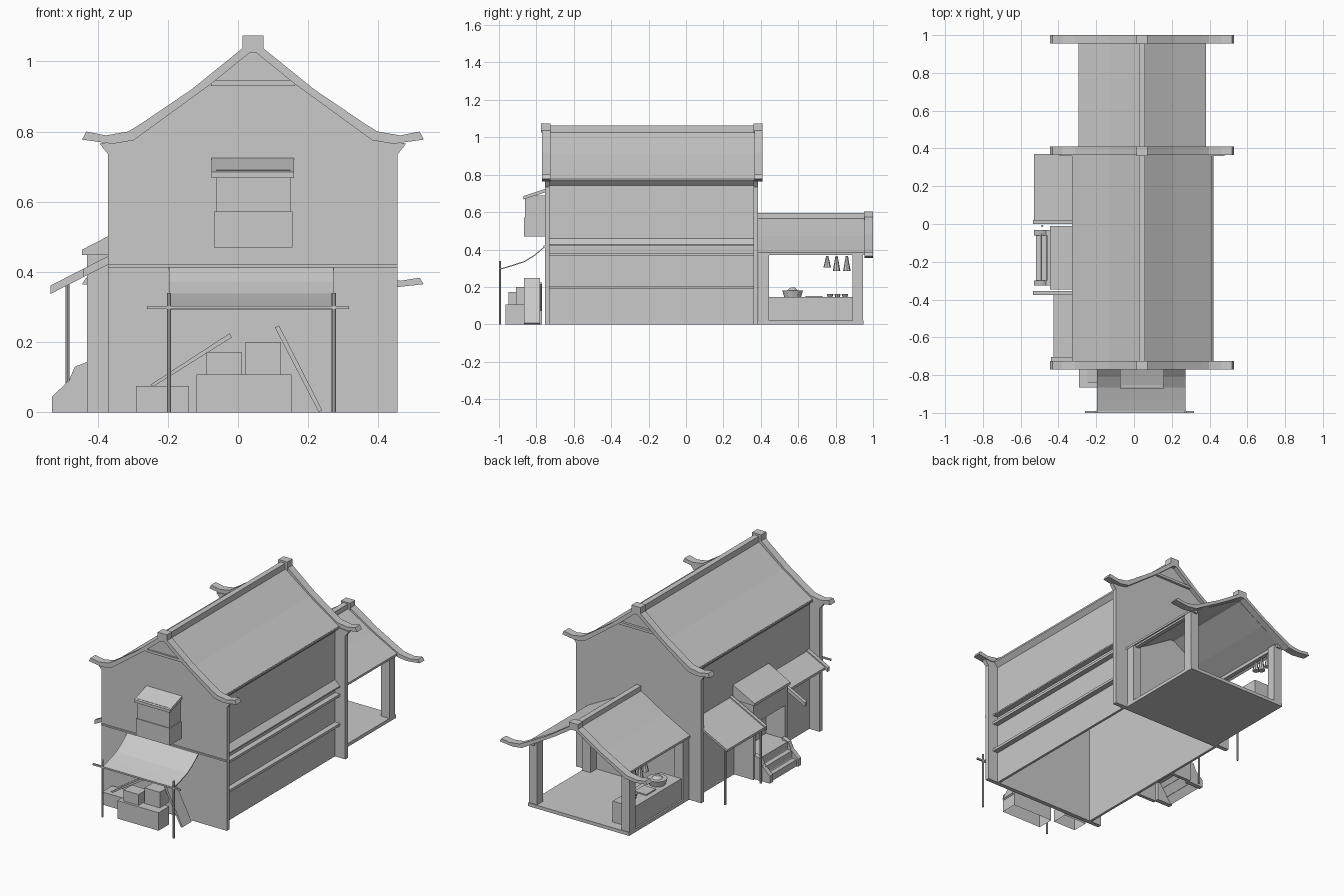
import bpy, bmesh, math
from mathutils import Vector, Matrix

cube = bpy.data.objects.get("Cube")
if cube:
    bpy.data.objects.remove(cube, do_unlink=True)

grey = bpy.data.materials.new("plain grey")
grey.use_nodes = True
grey.diffuse_color = (0.588, 0.588, 0.588, 1)
grey.node_tree.nodes["Principled BSDF"].inputs["Base Color"].default_value = grey.diffuse_color

CX = 0.0425          # ridge line of both roofs
FRONT, BACK = -0.755, 0.385


def finish(name, bm):
    bmesh.ops.recalc_face_normals(bm, faces=bm.faces)
    mesh = bpy.data.meshes.new(name)
    bm.to_mesh(mesh)
    bm.free()
    mesh.materials.append(grey)
    obj = bpy.data.objects.new(name, mesh)
    bpy.context.collection.objects.link(obj)
    return obj


def prism(name, pts, a, b, axis="y"):
    """Extrude an (x, z) outline along y, or a (y, z) outline along x."""
    bm = bmesh.new()
    start = [bm.verts.new((p, a, q) if axis == "y" else (a, p, q)) for p, q in pts]
    face = bm.faces.new(start)
    new = bmesh.ops.extrude_face_region(bm, geom=[face])["geom"]
    shift = (0, b - a, 0) if axis == "y" else (b - a, 0, 0)
    bmesh.ops.translate(bm, vec=shift, verts=[v for v in new if isinstance(v, bmesh.types.BMVert)])
    return finish(name, bm)


def box(name, x, y, z, open_bottom=False):
    bm = bmesh.new()
    bmesh.ops.create_cube(bm, size=1)
    for v in bm.verts:
        v.co = [r[0] if c < 0 else r[1] for c, r in zip(v.co, (x, y, z))]
    obj = finish(name, bm)
    if open_bottom:
        bm = bmesh.new()
        bm.from_mesh(obj.data)
        bmesh.ops.delete(bm, geom=[f for f in bm.faces if f.normal.z < -0.9], context="FACES")
        bm.to_mesh(obj.data)
        bm.free()
    return obj


def cone(name, base, r1, r2, h, sides=8):
    bm = bmesh.new()
    bmesh.ops.create_cone(bm, cap_ends=True, segments=sides, radius1=r1, radius2=r2, depth=h,
                          matrix=Matrix.Translation(Vector(base) + Vector((0, 0, h / 2))))
    return finish(name, bm)


def sym(half):
    """Mirror half an outline, listed from the ridge outward, about the ridge line."""
    return [(CX - u, z) for u, z in reversed(half)] + [(CX + u, z) for u, z in half]


def ring(upper, lower):
    return sym(upper) + sym(lower)[::-1]


def low(pts):
    """Bring a main roof outline down to the porch roof."""
    return [(u, 0.365 + (z - 0.777) * 0.8) for u, z in pts]


# Curved gable trim with upturned tips, and the roof cross-sections
trim_top = [(0.03, 1.037), (0.175, 0.92), (0.315, 0.825), (0.355, 0.80), (0.42, 0.789), (0.475, 0.80)]
trim_low = [(0.005, 1.028), (0.12, 0.935), (0.34, 0.775), (0.40, 0.765), (0.487, 0.777)]
roof_top = [(0.005, 1.035), (0.175, 0.907), (0.368, 0.780)]
roof_low = [(0.005, 1.02), (0.175, 0.892), (0.368, 0.768)]

# Main gable walls, trims, ridge ends and vent bars
gable = [(0.002, 1.03), (0.34, 0.775), (0.437, 0.766), (0.4125, 0.735), (0.4125, 0)]
for side, wall, trim, bar in (("front", (FRONT, -0.73), (-0.77, -0.725), (-0.765, -0.74)),
                              ("back", (0.36, BACK), (0.365, 0.41), (0.37, 0.40))):
    prism(side + "_gable_wall", sym(gable), *wall)
    prism(side + "_gable_trim", ring(trim_top, trim_low), *trim)
    box(side + "_gable_bar", (CX - 0.12, CX + 0.12), bar, (0.93, 0.945))
    box(side + "_ridge_end", (CX - 0.03, CX + 0.03), (trim[0] - 0.004, trim[1]), (1.025, 1.073))
prism("main_roof", ring(roof_top, roof_low), -0.73, 0.37)
box("main_ridge", (CX - 0.016, CX + 0.016), (-0.73, 0.37), (1.015, 1.062))

# Long side walls and sloping soffits
for side, s in (("left", 1), ("right", -1)):
    box(side + "_wall", sorted((CX + s * 0.33, CX + s * 0.345)), (-0.735, 0.365), (0, 0.77))
    prism(side + "_soffit", [(CX + s * u, z) for u, z in
                             ((0.34, 0.738), (0.37, 0.768), (0.37, 0.778), (0.34, 0.79))], -0.73, 0.365)

# Rails along the left wall
for name, out, z0, z1 in (("low", 0.42, 0.19, 0.205), ("middle", 0.42, 0.365, 0.38)):
    box(name + "_side_rail", (0.38, out), (-0.735, 0.365), (z0, z1))
prism("upper_side_ledge", [(0.38, 0.42), (0.42, 0.42), (0.42, 0.428), (0.385, 0.46)], -0.735, 0.365)

# Back porch
box("porch_floor", (-0.29, 0.375), (BACK, 0.95), (0, 0.02))
for x in (-0.29, 0.32):
    for y in (0.388, 0.89):
        box("porch_post", (x, x + 0.055), (y, y + 0.055), (0.02, 0.385))
    box("porch_eave_beam", (x + 0.015, x + 0.04), (BACK, 0.955), (0.37, 0.39))
porch_top = low(roof_top[:2] + [(0.3375, 0.80)])
porch_low = low(roof_low[:2] + [(0.3375, 0.784)])
prism("porch_roof", ring(porch_top, porch_low), BACK, 0.96)
prism("porch_trim", ring(low(trim_top), low(trim_low)), 0.955, 1.0)
box("porch_ridge", (CX - 0.016, CX + 0.016), (BACK, 0.96), (0.555, 0.594))
box("porch_ridge_end", (CX - 0.03, CX + 0.03), (0.952, 1.0), (0.56, 0.602))

# Food counter and its goods
box("counter", (-0.28, -0.14), (0.44, 0.89), (0.02, 0.145))
cone("cooking_pot", (-0.21, 0.57, 0.145), 0.045, 0.055, 0.035, 12)
cone("pot_lid", (-0.21, 0.57, 0.18), 0.03, 0.012, 0.016, 12)
box("cutting_board", (-0.25, -0.17), (0.64, 0.73), (0.145, 0.152))
for i, y in enumerate((0.77, 0.81, 0.85)):
    cone("small_bowl", (-0.2 - 0.02 * (i % 2), y, 0.145), 0.012, 0.018, 0.018)
for y, h in ((0.755, 0.06), (0.805, 0.08), (0.86, 0.08)):
    cone("hanging_meat", (-0.26, y, 0.365 - h), 0.02, 0.006, h)

# Front ledge, window bay and its roof
box("front_ledge", (-0.37, 0.455), (-0.762, FRONT), (0.412, 0.421))
box("bay_base", (-0.068, 0.155), (-0.865, FRONT), (0.47, 0.572))
box("bay_window", (-0.062, 0.149), (-0.86, FRONT), (0.572, 0.69))
prism("bay_roof", [(-0.87, 0.668), (-0.87, 0.685), (FRONT, 0.724), (FRONT, 0.705)], -0.075, 0.16, "x")

# Cloth awning on poles
cloth = [(FRONT, 0.418), (-0.81, 0.372), (-0.865, 0.338), (-0.93, 0.317), (-0.995, 0.298)]
prism("cloth_awning", cloth + [(y, z - 0.006) for y, z in reversed(cloth)], -0.197, 0.272, "x")
for x in (-0.197, 0.273):
    cone("awning_pole", (x, -0.994, 0), 0.006, 0.006, 0.34)
box("awning_bar", (-0.26, 0.317), (-1.0, -0.99), (0.294, 0.303))

# Crates and leaning boards
for x, y, z in (((-0.29, -0.14), (-0.865, -0.77), (0, 0.075)),
                ((-0.118, 0.152), (-0.965, -0.865), (0, 0.107)),
                ((-0.09, 0.01), (-0.95, -0.87), (0.107, 0.172)),
                ((0.022, 0.122), (-0.91, -0.83), (0.107, 0.20))):
    box("crate", x, y, z, open_bottom=True)
prism("long_board", [(-0.25, 0.078), (-0.24, 0.074), (-0.018, 0.213), (-0.024, 0.225)], -0.84, -0.77)
prism("leaning_board", [(0.105, 0.242), (0.117, 0.247), (0.24, 0.006), (0.23, 0)], -0.865, -0.78)


# Lean-to awnings along the right wall
def slope(x, lift=0.0):
    return x, 0.437 + (x + 0.37) * 0.51 + lift


def lean_to(name, x, y0, y1, up, down):
    prism(name, [slope(-0.30, up), slope(x, up), slope(x, down), slope(-0.30, down)], y0, y1)


lean_to("back_lean_to", -0.53, 0.01, 0.37, 0, -0.014)
lean_to("front_lean_to", -0.425, -0.715, -0.365, 0, -0.014)
lean_to("lean_to_rafter", -0.535, 0, 0.02, 0.008, -0.016)
lean_to("lean_to_rafter", -0.535, -0.375, -0.355, 0.008, -0.016)
lean_to("lean_to_rafter", -0.44, -0.725, -0.703, 0.008, -0.016)
for y in (0.325, -0.01):
    cone("lean_to_pole", (-0.486, y, 0), 0.006, 0.006, 0.365)

# Side entrance: cheeks, lintel, sloped cap and door
for y in (-0.34, -0.04):
    box("entrance_wall", (-0.43, -0.30), (y, y + 0.02), (0, 0.46))
box("entrance_lintel", (-0.43, -0.30), (-0.34, -0.02), (0.33, 0.46))
prism("entrance_cap", [(-0.445, 0.448), (-0.445, 0.463), (-0.30, 0.538), (-0.30, 0.45)], -0.347, -0.01)
box("entrance_door", (-0.312, -0.302), (-0.26, -0.10), (0.13, 0.33))
box("entrance_floor", (-0.43, -0.30), (-0.32, -0.04), (0.11, 0.13))

# Entrance steps between shaped cheeks
steps = [(-0.52, 0), (-0.52, 0.04), (-0.49, 0.04), (-0.49, 0.085), (-0.46, 0.085),
         (-0.46, 0.13), (-0.42, 0.13), (-0.42, 0.11), (-0.445, 0.11)]
prism("entrance_steps", steps, -0.30, -0.05)
cheek = [(-0.53, 0), (-0.53, 0.045), (-0.482, 0.09), (-0.465, 0.13), (-0.425, 0.145), (-0.425, 0)]
for y in (-0.325, -0.06):
    prism("step_cheek", cheek, y, y + 0.027)
